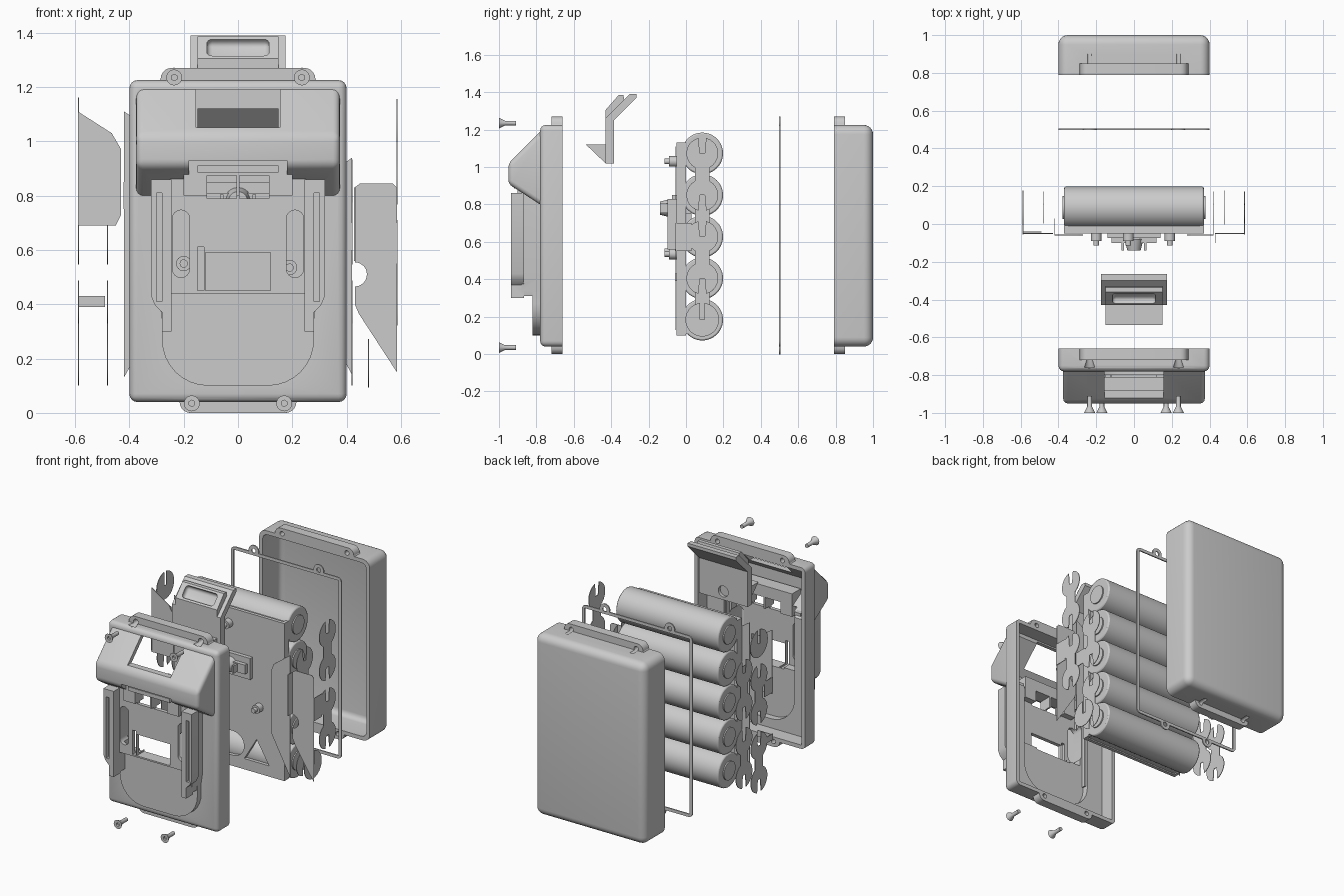
import bpy, bmesh, math
from mathutils import Matrix

if "Cube" in bpy.data.objects:
    bpy.data.objects.remove(bpy.data.objects["Cube"])

def finish(name, bm):
    bmesh.ops.recalc_face_normals(bm, faces=bm.faces)
    me = bpy.data.meshes.new(name)
    bm.to_mesh(me)
    bm.free()
    ob = bpy.data.objects.new(name, me)
    bpy.context.collection.objects.link(ob)
    return ob

def prism(name, pts, axis, a, b, bev=0, pick=lambda e: True, seg=4):
    """Extrude an outline: axis x takes (y,z) points, axis y takes (x,z) points."""
    bm = bmesh.new()
    co = (lambda p, t: (t, p[0], p[1])) if axis == 'x' else (lambda p, t: (p[0], t, p[1]))
    f = bm.faces.new([bm.verts.new(co(p, a)) for p in pts])
    r = bmesh.ops.extrude_face_region(bm, geom=[f])
    d = (b - a, 0, 0) if axis == 'x' else (0, b - a, 0)
    bmesh.ops.translate(bm, vec=d, verts=[v for v in r['geom'] if isinstance(v, bmesh.types.BMVert)])
    if bev:
        es = [e for e in bm.edges if pick(e)]
        bmesh.ops.bevel(bm, geom=es, offset=bev, segments=seg, profile=0.5, affect='EDGES')
    return finish(name, bm)

def box(name, x0, x1, y0, y1, z0, z1, **k):
    return prism(name, [(x0, z0), (x1, z0), (x1, z1), (x0, z1)], 'y', y0, y1, **k)

def cyl(name, c, r, length, axis='y', r2=None, n=32):
    bm = bmesh.new()
    rot = Matrix.Rotation(-math.pi / 2, 4, 'X') if axis == 'y' else Matrix.Rotation(math.pi / 2, 4, 'Y')
    bmesh.ops.create_cone(bm, cap_ends=True, segments=n, radius1=r, radius2=r if r2 is None else r2,
                          depth=length, matrix=Matrix.Translation(c) @ rot)
    return finish(name, bm)

def boole(ob, others, op):
    for o in others:
        m = ob.modifiers.new('b', 'BOOLEAN')
        m.operation, m.object, m.solver = op, o, 'EXACT'
        bpy.context.view_layer.objects.active = ob
        bpy.ops.object.modifier_apply(modifier=m.name)
        bpy.data.objects.remove(o)
    return ob

add = lambda ob, *o: boole(ob, o, 'UNION')
cut = lambda ob, *o: boole(ob, o, 'DIFFERENCE')
off_plane = lambda y: (lambda e: not all(abs(v.co.y - y) < 1e-4 for v in e.verts))
arc = lambda cx, cz, r, a0, a1, n=8: [(cx + r * math.cos(math.radians(a0 + (a1 - a0) * i / n)),
                                       cz + r * math.sin(math.radians(a0 + (a1 - a0) * i / n))) for i in range(n + 1)]
HOLES = [(-.235, 1.235), (.235, 1.235), (-.17, .035), (.17, .035)]

def ears(y0, y1):
    top = [(-.31, 1.2), (-.285, 1.23)] + arc(-.245, 1.23, .04, 180, 90, 5) + arc(.245, 1.23, .04, 90, 0, 5) + [(.31, 1.2)]
    bot = [(-.25, .07), (-.215, .04)] + arc(-.175, .04, .04, 180, 270, 5) + arc(.175, .04, .04, 270, 360, 5) + [(.25, .07)]
    return [prism('ear', p, 'y', y0, y1) for p in (top, bot)]

def drill(ob, y0, y1, r=.015):
    return cut(ob, *[cyl('hole', (x, (y0 + y1) / 2, z), r, y1 - y0, n=20) for x, z in HOLES])

# Back shell: open toward the front
back = box('back_shell', -.4, .4, .79, 1, .04, 1.225, bev=.05, pick=off_plane(.79), seg=6)
add(back, *ears(.79, .85))
cut(back, box('c', -.375, .375, .7, .975, .065, 1.2, bev=.035, pick=off_plane(.7)))
drill(back, .7, .9)

# Gasket: thin ring with four screw lobes
gasket = box('gasket', -.4, .4, .497, .505, .04, 1.225, bev=.03,
             pick=lambda e: abs(e.verts[0].co.y - e.verts[1].co.y) > .005)
add(gasket, *[cyl('lobe', (x, .501, z), .036, .008) for x, z in HOLES])
cut(gasket, box('c', -.38, .38, .4, .6, .06, 1.205))
drill(gasket, .45, .55)

# Front shell: outer body, hood and rounded lower panel
front = box('front_shell', -.4, .4, -.78, -.66, .04, 1.225, bev=.03, pick=off_plane(-.66))
hood = prism('hood', [(-.7, 1.205), (-.765, 1.205), (-.95, 1.02), (-.95, .91), (-.78, .8), (-.7, .8)], 'x', -.375, .375,
             bev=.025, pick=lambda e: min(v.co.y for v in e.verts) < -.9)
def panel(s, y0, y1):
    return prism('panel', [(s, .85)] + arc(s - .17, .1 + .28 - s + .17, .17, 0, -90)
                 + arc(-s + .17, .1 + .28 - s + .17, .17, 270, 180) + [(-s, .85)], 'y', y0, y1)
add(front, hood, panel(.28, -.82, -.74), box('center', -.25, .25, -.875, -.75, .44, .89), *ears(-.72, -.66))
cut(front, box('c', -.375, .375, -.755, -.6, .065, 1.2),
    prism('c', [(-.6, 1.175), (-.755, 1.175), (-.92, 1.01), (-.92, .93), (-.75, .83), (-.6, .83)], 'x', -.35, .35),
    panel(.255, -.797, -.6), box('c', -.23, .23, -.85, -.6, .46, .87))
# latch window and hood notch
cut(front, box('c', -.155, .155, -1.1, -.69, 1.05, 1.19), box('c', -.18, .18, -1.1, -.9, .8, .93))
add(front, box('terminal_housing', -.2, .2, -.9, -.81, .8, .95), box('step', -.15, .15, -.92, -.85, .885, .91))
# sliding rails on both sides
for s in (-1, 1):
    rail = [(.245, .30), (.28, .30), (.28, .37), (.305, .395), (.32, .43), (.32, .86), (.245, .86)]
    web = [(.245, .31), (.275, .31), (.29, .41), (.29, .86), (.245, .86)]
    flange = prism('r', [(s * x, z) for x, z in rail], 'y', -.935, -.865)
    cut(flange, box('c', s * .29 - .01, s * .29 + .01, -1, -.91, .41, .81))
    add(front, prism('w', [(s * x, z) for x, z in web], 'y', -.88, -.77), flange)
# slots, terminal openings and central window
cut(front, box('c', -.12, .12, -1, -.7, .45, .59), box('c', -.15, -.125, -1, -.7, .45, .61))
for s in (-1, 1):
    cut(front, box('c', s * .06 - .055, s * .06 + .055, -1, -.7, .79, .875),
        prism('c', arc(s * .21, .715, .032, 0, 180) + arc(s * .21, .53, .032, 180, 360), 'y', -1, -.7))
drill(front, -.8, -.6)
cut(front, *[cyl('c', (x, -.73, z), .03, .06, r2=.012) for x, z in HOLES])

# Screws with hex sockets
for i, (x, z) in enumerate(HOLES):
    s = cyl('screw_%d' % (i + 1), (x, -.983, z), .029, .034, r2=.012)
    add(s, cyl('shaft', (x, -.94, z), .0125, .06, n=20))
    cut(s, cyl('socket', (x, -1, z), .012, .03, n=6))

# Release latch
latch = prism('release_latch', [(-.43, 1.02), (-.385, 1.02), (-.385, 1.25), (-.265, 1.37), (-.265, 1.39),
                                (-.3, 1.39), (-.43, 1.26)], 'x', -.175, .175)
add(latch, prism('hook', [(-.535, 1.12), (-.43, 1.02), (-.41, 1.02), (-.41, 1.12)], 'x', -.15, .15),
    prism('grip', [(-.43, 1.25), (-.43, 1.305), (-.36, 1.385), (-.335, 1.385), (-.33, 1.36)], 'x', -.15, .15))
pocket = box('pocket', -.115, .115, -.03, .03, -.04, .04, bev=.02)
pocket.matrix_world = Matrix.Translation((0, -.395, 1.345)) @ Matrix.Rotation(-.7, 4, 'X')
bpy.context.view_layer.update()
cut(latch, pocket, cyl('spring_seat', (0, -.38, 1.075), .036, .05))

# Five cells with raised end contacts
CELL = [1.073, .85, .628, .405, .184]
for i, z in enumerate(CELL):
    c = cyl('cell_%d' % (i + 1), (0, .087, z), .111, .74, 'x', n=48)
    m = c.modifiers.new('edge', 'BEVEL')
    m.width, m.segments, m.limit_method = .008, 2, 'ANGLE'
    for s in (-1, 1):
        cyl('cell_contact_%d' % (i + 1), (s * .372, .087, z), .06, .012, 'x')

# Circuit carrier plate with triangular and round openings
carrier = box('carrier_plate', -.37, .37, -.05, -.028, .1, 1.13)
cut(carrier, prism('c', [(.08, .17), (.26, .17), (.17, .32)], 'y', -.1, 0),
    prism('c', arc(-.2, .25, .08, 90, 270) + arc(0, .25, .08, -90, 90), 'y', -.1, 0))
for s in (-1, 1):
    box('carrier_lip', s * .36 - .01, s * .36 + .01, -.05, .0, .1, 1.13)
    box('carrier_rail', -.37, .37, -.03, .02, .616 + s * .5 - .008, .616 + s * .5 + .008)
# Posts, button and terminal block on the carrier
for i, (x, z) in enumerate([(-.2, .55), (.19, .535), (-.03, 1.03)]):
    p = cyl('post_%d' % (i + 1), (x, -.065, z), .028, .05, n=24)
    add(p, cyl('tip', (x, -.095, z), .015, .04, n=16))
block = box('terminal_block', -.14, .14, -.075, -.04, .71, .85)
add(block, box('ridge', -.12, .12, -.1, -.06, .75, .81))
cyl('terminal_button', (0, -.11, .78), .035, .06, r2=.05, n=24)
for x in (-.06, .06):
    box('terminal_blade', x - .006, x + .006, -.14, -.09, .755, .805)

# Forked nickel tabs on the cell ends
def tab(name, x, z1, z2):
    top = arc(.087, z1, .085, -62, 76, 10) + [(.1, z1), (.074, z1)] + arc(.087, z1, .085, 104, 242, 10)
    bot = arc(.087, z2, .085, 118, 256, 10) + [(.074, z2), (.1, z2)] + arc(.087, z2, .085, 284, 422, 10)
    prism(name, top + bot, 'x', x - .002, x + .002)

for n, x, a, b in [(1, .585, 0, 1), (2, .585, 2, 3), (3, .42, 1, 2), (4, .42, 3, 4),
                   (5, -.588, 1, 2), (6, -.588, 3, 4), (7, -.48, 1, 2), (8, -.48, 3, 4)]:
    tab('nickel_tab_%d' % n, x, CELL[a], CELL[b])
for n, x, z in [(9, .48, CELL[4]), (10, -.588, CELL[0])]:
    cut(cyl('nickel_tab_%d' % n, (x, .087, z), .09, .004, 'x'), box('c', x - .1, x + .1, .075, .1, z, z + .2))

# Flat insulating sheets beside the carrier
right = [(.585, .15), (.585, .83), (.57, .845), (.45, .845), (.43, .83)] + arc(.43, .51, .045, 90, -90) + [(.43, .4), (.445, .365)]
left = [(-.59, 1.11), (-.465, 1.03), (-.43, .97), (-.43, .73), (-.45, .69), (-.59, .69)]
prism('right_sheet_outer', right, 'y', -.052, -.048)
prism('left_sheet_outer', left, 'y', -.052, -.048)
prism('right_sheet_inner', [(.42, .14), (.42, .94), (.3, .85), (.28, .8), (.28, .4)], 'y', -.06, -.056)
prism('left_sheet_inner', [(-.42, .13), (-.42, 1.11), (-.3, 1.03), (-.27, .97), (-.27, .4)], 'y', -.06, -.056)
box('left_strip', -.59, -.49, -.045, -.041, .39, .43)
box('right_sheet_flange', .428, .432, -.1, -.05, .56, .83)
for x, z0, z1 in [(.585, .55, .7), (-.588, .7, .8), (-.588, .39, .43), (.42, .6, .7), (-.42, .75, .85)]:
    box('sheet_bridge', x - .002, x + .002, -.055, .03, z0, z1)

# Smooth shading with sharp edges kept
bpy.ops.object.select_all(action='DESELECT')
for o in bpy.context.scene.objects:
    o.select_set(True)
    bpy.context.view_layer.objects.active = o
bpy.ops.object.shade_smooth_by_angle(angle=math.radians(30))
